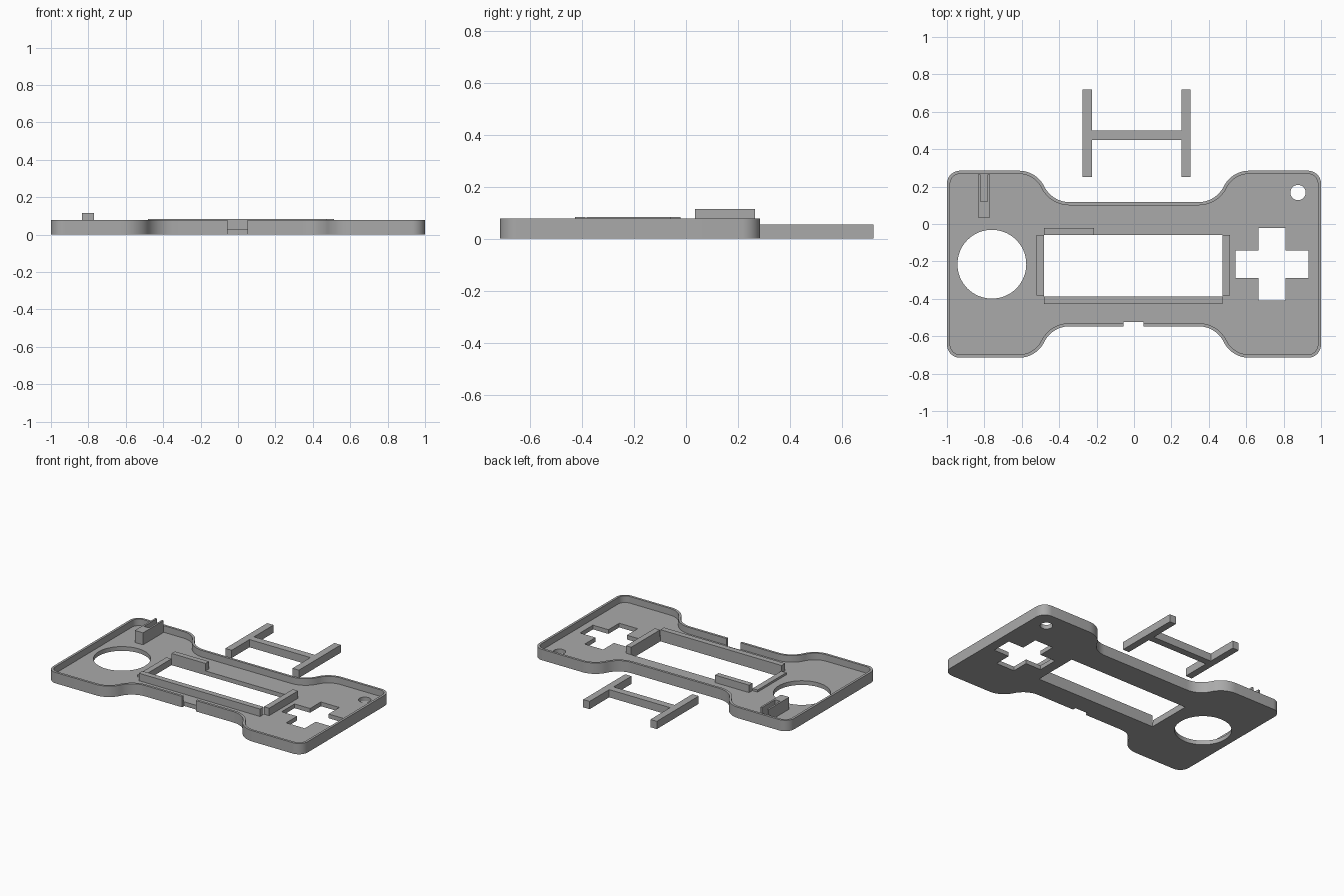
import bpy
import bmesh
from math import sin, cos, pi, atan2

if "Cube" in bpy.data.objects:
    bpy.data.objects.remove(bpy.data.objects["Cube"], do_unlink=True)

grey = bpy.data.materials.new("plain grey")
grey.use_nodes = True
grey.diffuse_color = (0.4, 0.4, 0.4, 1)
grey.node_tree.nodes["Principled BSDF"].inputs["Base Color"].default_value = (0.4, 0.4, 0.4, 1)

FLOOR, RIM, FRAME = 0.03, 0.077, 0.083
MID_Y = -0.215            # centre line of the shell


def prism(name, points, z0, z1):
    """Extrude a closed outline from z0 to z1."""
    bm = bmesh.new()
    face = bm.faces.new([bm.verts.new((x, y, z0)) for x, y in points])
    top = bmesh.ops.extrude_face_region(bm, geom=[face])["geom"]
    for v in top:
        if isinstance(v, bmesh.types.BMVert):
            v.co.z = z1
    bmesh.ops.recalc_face_normals(bm, faces=bm.faces)
    mesh = bpy.data.meshes.new(name)
    bm.to_mesh(mesh)
    bm.free()
    mesh.materials.append(grey)
    obj = bpy.data.objects.new(name, mesh)
    bpy.context.collection.objects.link(obj)
    return obj


def box(name, x0, x1, y0, y1, z0, z1):
    return prism(name, [(x0, y0), (x1, y0), (x1, y1), (x0, y1)], z0, z1)


def arc(cx, cy, r, a0, a1, n=12):
    return [(cx + r * cos(a0 + (a1 - a0) * i / n), cy + r * sin(a0 + (a1 - a0) * i / n))
            for i in range(n + 1)]


def shell_outline(inset):
    """Rounded outline with a narrow waist, shrunk by inset."""
    half_h, waist, corner = 0.5, 0.332, 0.07
    dx, dy, start = 0.27, half_h - waist, 0.345
    angle = 2 * atan2(dy, dx)
    radius = dx / (2 * sin(angle))
    quarter = arc(1 - corner, half_h - corner, corner - inset, 0, pi / 2)
    quarter += arc(start + dx, half_h - radius, radius - inset, pi / 2, pi / 2 + angle)
    quarter += arc(start, waist + radius, radius + inset, angle - pi / 2, -pi / 2)[1:]
    half = quarter + [(-x, y) for x, y in reversed(quarter)]
    full = half + [(-x, -y) for x, y in half]
    return [(x, y + MID_Y) for x, y in full]


def cut(target, cutters):
    """Subtract the cutters, then bake the result and drop them."""
    for c in cutters:
        mod = target.modifiers.new("cut", "BOOLEAN")
        mod.operation, mod.solver, mod.object = "DIFFERENCE", "EXACT", c
    bpy.context.view_layer.update()
    result = target.evaluated_get(bpy.context.evaluated_depsgraph_get())
    mesh = bpy.data.meshes.new_from_object(result)
    target.modifiers.clear()
    target.data = mesh
    for c in cutters:
        bpy.data.objects.remove(c, do_unlink=True)


# Shell: shallow tray with openings
shell = prism("shell_tray", shell_outline(0), 0, RIM)
cross_x, long_arm, short_arm = 0.738, 0.194, 0.0725
cross = []
for sx, sy in ((1, 1), (-1, 1), (-1, -1), (1, -1)):
    pts = [(long_arm, short_arm), (short_arm, short_arm), (short_arm, long_arm)]
    if sx * sy < 0:
        pts.reverse()
    cross += [(cross_x + sx * x, MID_Y + sy * y) for x, y in pts]
cut(shell, [
    prism("tray_cutter", shell_outline(0.017), FLOOR, 0.2),
    prism("round_cutter", arc(-0.76, MID_Y, 0.184, 0, 2 * pi, 64)[:-1], -0.1, 0.2),
    prism("small_round_cutter", arc(0.877, 0.168, 0.041, 0, 2 * pi, 32)[:-1], -0.1, 0.2),
    prism("cross_cutter", cross, -0.1, 0.2),
    box("window_cutter", -0.48, 0.472, -0.387, -0.06, -0.1, 0.2),
    box("notch_cutter", -0.056, 0.052, -0.6, -0.523, -0.1, 0.2),
])
bpy.ops.object.select_all(action="DESELECT")
shell.select_set(True)
bpy.context.view_layer.objects.active = shell
bpy.ops.object.shade_smooth_by_angle(angle=pi / 6)

# Frame walls around the window; the left-hand one is lower
base = FLOOR - 0.002
box("frame_front_wall", -0.48, 0.472, -0.427, -0.387, base, FRAME)
box("frame_back_wall", -0.48, -0.213, -0.06, -0.022, base, FRAME)
box("frame_left_wall", 0.472, 0.513, -0.383, -0.06, base, FRAME)
box("frame_right_wall", -0.52, -0.48, -0.383, -0.06, base, 0.045)

# Clip: block with two prongs running to the back rim
box("clip_block", -0.835, -0.77, 0.035, 0.12, base, 0.115)
for side, x in (("right", -0.835), ("left", -0.783)):
    box("clip_prong_" + side, x, x + 0.013, 0.12, 0.265, base, 0.115)

# Loose H-shaped bracket behind the shell
for side, x in (("right", -0.275), ("left", 0.253)):
    box("bracket_leg_" + side, x, x + 0.05, 0.25, 0.72, 0, 0.055)
box("bracket_crossbar", -0.225, 0.253, 0.45, 0.5, 0, 0.055)
